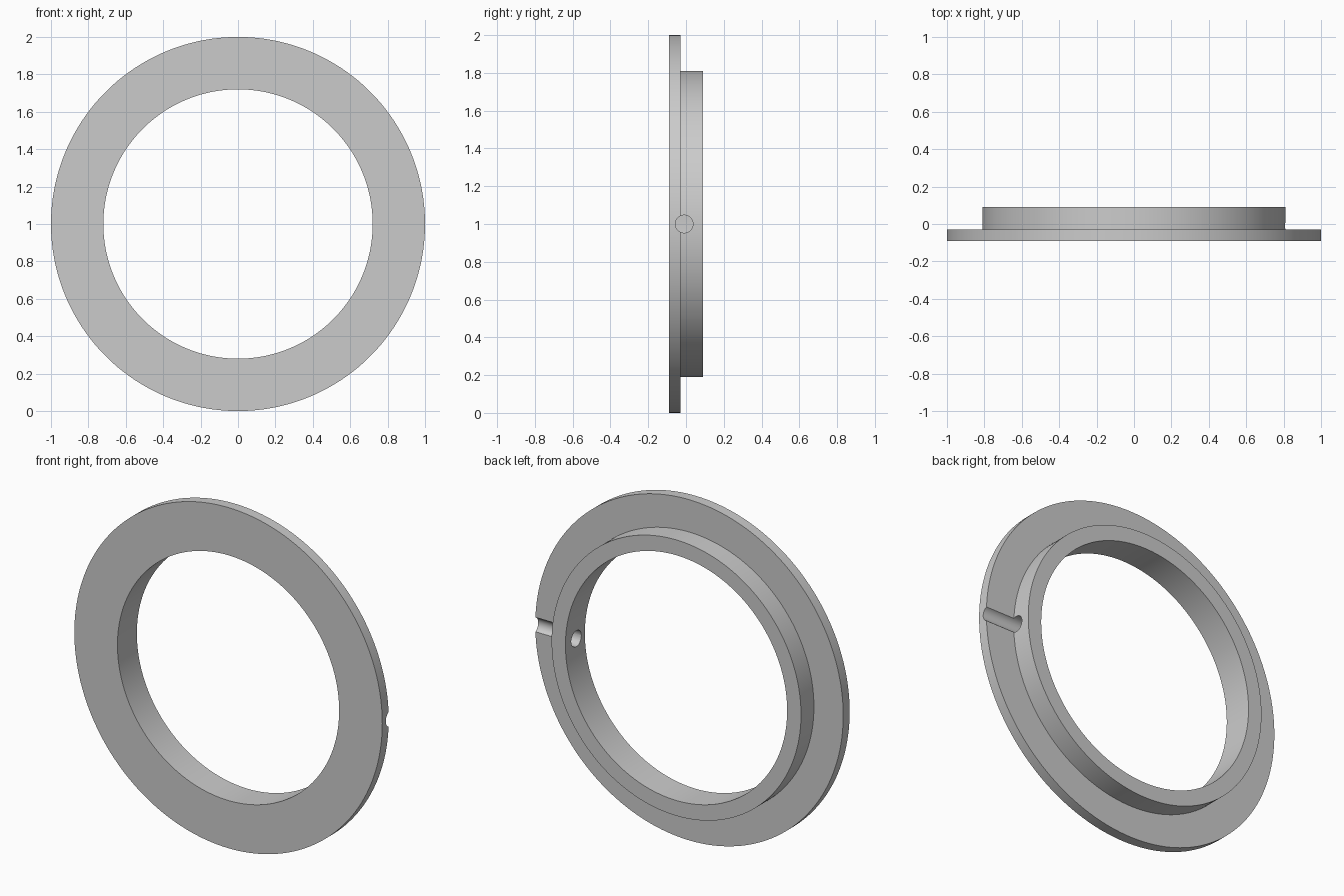
import bpy, bmesh, math
from mathutils import Vector, Matrix

cube = bpy.data.objects.get("Cube")
if cube:
    bpy.data.objects.remove(cube, do_unlink=True)

SEGMENTS = 180
CENTRE = Vector((0, 0, 1))

# Plain grey material
grey = bpy.data.materials.new("plain grey")
grey.use_nodes = True
colour = (0.6, 0.6, 0.6, 1)
grey.diffuse_color = colour
grey.node_tree.nodes["Principled BSDF"].inputs["Base Color"].default_value = colour


def make_object(name, bm):
    bmesh.ops.recalc_face_normals(bm, faces=bm.faces)
    mesh = bpy.data.meshes.new(name)
    bm.to_mesh(mesh)
    bm.free()
    mesh.materials.append(grey)
    obj = bpy.data.objects.new(name, mesh)
    bpy.context.collection.objects.link(obj)
    return obj


# Flanged ring: stepped profile (radius, y) revolved about the y axis
profile = [(0.72, -0.09), (1.0, -0.09), (1.0, -0.03),
           (0.81, -0.03), (0.81, 0.09), (0.72, 0.09)]
bm = bmesh.new()
verts = [bm.verts.new((r, y, CENTRE.z)) for r, y in profile]
edges = [bm.edges.new((a, b)) for a, b in zip(verts, verts[1:] + verts[:1])]
bmesh.ops.spin(bm, geom=verts + edges, cent=CENTRE, axis=(0, 1, 0),
               angle=math.tau, steps=SEGMENTS, use_merge=False)
bmesh.ops.remove_doubles(bm, verts=bm.verts, dist=0.0001)
ring = make_object("flanged_ring", bm)

# Radial pin hole through the collar, leaving a groove in the flange's back
bm = bmesh.new()
placement = Matrix.Translation((0.85, -0.01, 1)) @ Matrix.Rotation(math.pi / 2, 4, 'Y')
bmesh.ops.create_cone(bm, cap_ends=True, segments=32, radius1=0.047,
                      radius2=0.047, depth=0.5, matrix=placement)
cutter = make_object("pin_hole_cutter", bm)
cutter.hide_render = True

cut = ring.modifiers.new("pin hole", 'BOOLEAN')
cut.operation = 'DIFFERENCE'
cut.solver = 'EXACT'
cut.object = cutter

for obj in bpy.context.selected_objects:
    obj.select_set(False)
ring.select_set(True)
bpy.context.view_layer.objects.active = ring
bpy.ops.object.modifier_apply(modifier=cut.name)
bpy.data.objects.remove(cutter, do_unlink=True)

# Smooth round walls, crisp rims
bpy.ops.object.shade_smooth_by_angle(angle=math.radians(30))
